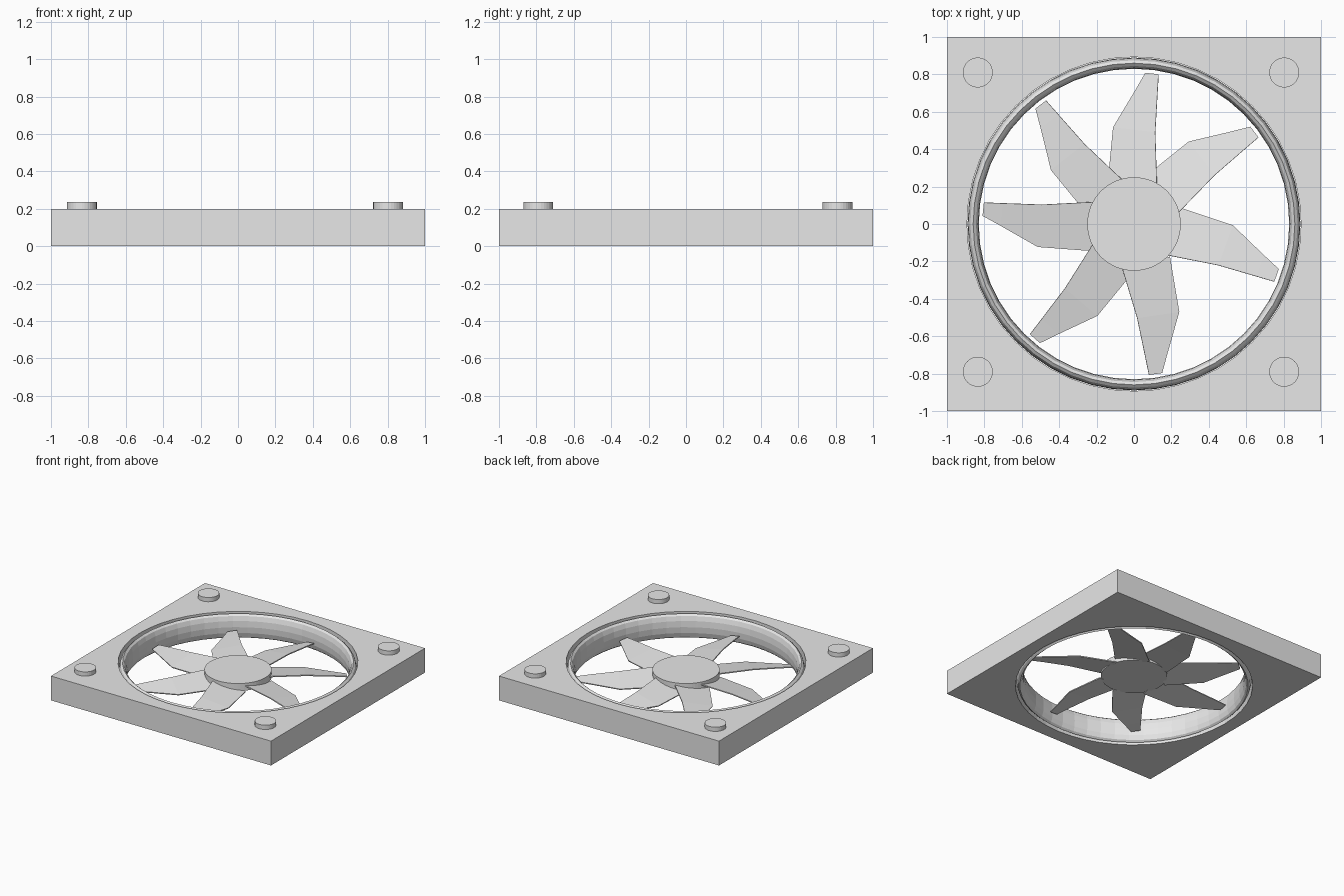
import bpy, bmesh, math

if "Cube" in bpy.data.objects:
    bpy.data.objects.remove(bpy.data.objects["Cube"])

grey = bpy.data.materials.new("light_grey")
grey.diffuse_color = (0.8, 0.8, 0.8, 1)
grey.use_nodes = True
grey.node_tree.nodes["Principled BSDF"].inputs["Base Color"].default_value = grey.diffuse_color


def finish(obj, name):
    obj.name = name
    obj.data.materials.clear()
    obj.data.materials.append(grey)
    return obj


def cylinder(name, r, x, y, z0, z1, sides):
    bpy.ops.mesh.primitive_cylinder_add(vertices=sides, radius=r, depth=z1 - z0,
                                        location=(x, y, (z0 + z1) / 2))
    return finish(bpy.context.object, name)


# Square frame with a round opening
bpy.ops.mesh.primitive_cube_add(size=1, location=(0, 0, 0.1))
frame = finish(bpy.context.object, "frame")
frame.scale = (2, 2, 0.2)
bpy.ops.object.transform_apply(location=False, rotation=False, scale=True)
cutter = cylinder("opening_cutter", 0.893, 0, 0, -0.2, 0.4, 48)
cut = frame.modifiers.new("opening", "BOOLEAN")
cut.operation = "DIFFERENCE"
cut.solver = "EXACT"
cut.object = cutter
bpy.context.view_layer.objects.active = frame
bpy.ops.object.modifier_apply(modifier=cut.name)
bpy.data.objects.remove(cutter, do_unlink=True)

# Rounded ring lining the opening
bpy.ops.mesh.primitive_torus_add(major_radius=0.86, minor_radius=0.03,
                                 major_segments=48, minor_segments=12,
                                 location=(0, 0, 0.1))
ring = finish(bpy.context.object, "lining_ring")
ring.scale.z = 0.098 / 0.03

# Corner bolts
for x in (-0.835, 0.803):
    for y in (-0.79, 0.81):
        cylinder("corner_bolt", 0.08, x, y, 0.15, 0.235, 32)

# Hub
cylinder("hub", 0.25, 0, 0, 0.08, 0.14, 64)

# Twisted blades: (radius, leading side, leading z, trailing side, trailing z)
sections = [(0.20, -0.10, 0.12, 0.165, 0.075),
            (0.50, -0.055, 0.105, 0.172, 0.065),
            (0.71, -0.042, 0.09, 0.078, 0.068),
            (0.81, -0.036, 0.08, 0.035, 0.07)]
for deg in (83.2, 37.4, -19.8, -81.8, -130.8, 174.4, 128):
    bm = bmesh.new()
    rows = [(bm.verts.new((r, a, za)), bm.verts.new((r, b, zb)))
            for r, a, za, b, zb in sections]
    for (a, b), (c, d) in zip(rows, rows[1:]):
        bm.faces.new((a, c, d, b))
    mesh = bpy.data.meshes.new("blade")
    bm.to_mesh(mesh)
    bm.free()
    blade = finish(bpy.data.objects.new("blade", mesh), "blade")
    bpy.context.collection.objects.link(blade)
    blade.rotation_euler.z = math.radians(deg)
    solid = blade.modifiers.new("thickness", "SOLIDIFY")
    solid.thickness = 0.008
    solid.offset = 0
